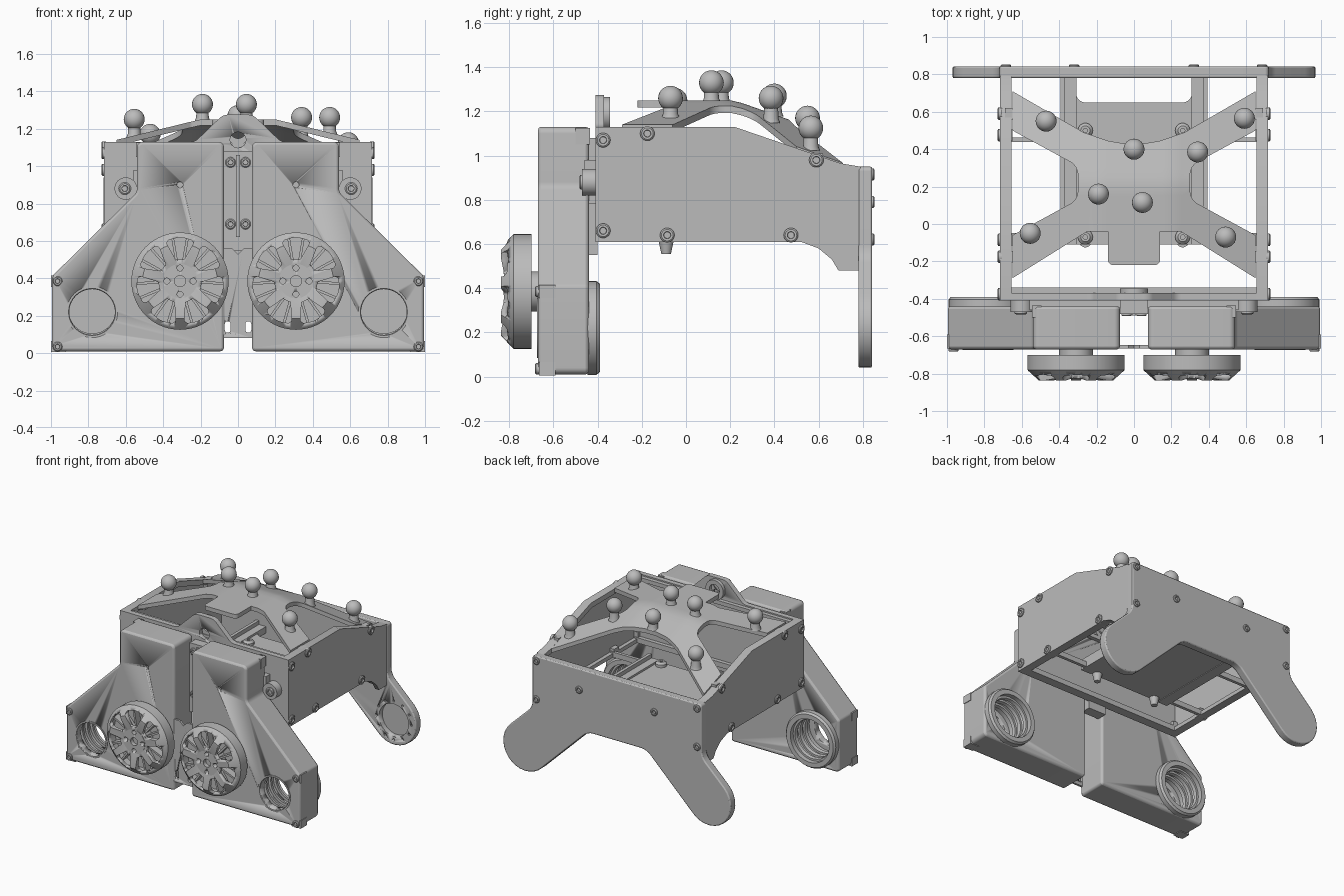
import bpy, bmesh
from math import sin, cos, pi, tan, radians
from mathutils import Vector, Matrix

if "Cube" in bpy.data.objects:
    bpy.data.objects.remove(bpy.data.objects["Cube"])

grey = bpy.data.materials.new("plain grey")
grey.use_nodes = True
grey.diffuse_color = (0.5, 0.5, 0.5, 1)
grey.node_tree.nodes["Principled BSDF"].inputs["Base Color"].default_value = (0.5, 0.5, 0.5, 1)


def finish(name, bm, smooth=True):
    bmesh.ops.recalc_face_normals(bm, faces=bm.faces)
    mesh = bpy.data.meshes.new(name)
    bm.to_mesh(mesh)
    bm.free()
    obj = bpy.data.objects.new(name, mesh)
    bpy.context.collection.objects.link(obj)
    mesh.materials.append(grey)
    if smooth:
        bpy.ops.object.select_all(action='DESELECT')
        obj.select_set(True)
        bpy.context.view_layer.objects.active = obj
        bpy.ops.object.shade_smooth_by_angle(angle=radians(30))
    return obj


def fillet(points, n=6):
    """Round every corner given as (u, v, radius)."""
    out = []
    for i, p in enumerate(points):
        c = Vector(p[:2])
        if len(p) < 3:
            out.append(c)
            continue
        a = (Vector(points[i - 1][:2]) - c).normalized()
        b = (Vector(points[(i + 1) % len(points)][:2]) - c).normalized()
        d = p[2] / tan(a.angle(b) / 2)
        p0, p1 = c + a * d, c + b * d
        mid = c + (a + b).normalized() * (p[2] / sin(a.angle(b) / 2))
        for k in range(n + 1):
            v = (p0 - mid).lerp(p1 - mid, k / n)
            out.append(mid + v.normalized() * p[2])
    return out


def prism_bm(points, axis, lo, hi):
    place = {'x': lambda u, v, w: (w, u, v), 'y': lambda u, v, w: (u, w, v),
             'z': lambda u, v, w: (u, v, w)}[axis]
    bm = bmesh.new()
    pts = fillet(points)
    ends = [[bm.verts.new(place(p[0], p[1], w)) for p in pts] for w in (lo, hi)]
    for ring in ends:
        bm.faces.new(ring)
    for i in range(len(pts)):
        bm.faces.new((ends[0][i - 1], ends[0][i], ends[1][i], ends[1][i - 1]))
    return bm


def prism(name, points, axis, lo, hi, bevel=0):
    obj = finish(name, prism_bm(points, axis, lo, hi))
    if bevel:
        mod = obj.modifiers.new("soft edges", 'BEVEL')
        mod.width, mod.segments, mod.angle_limit = bevel, 2, radians(50)
    return obj


def box(name, x, y, z):
    return prism(name, [(x[0], y[0]), (x[1], y[0]), (x[1], y[1]), (x[0], y[1])], 'z', *z)


def lathe(name, profile, at, facing, n=40, closed=False):
    """Spin (radius, height) points about the facing direction."""
    bm = bmesh.new()
    rings = [[bm.verts.new((r * cos(2 * pi * k / n), r * sin(2 * pi * k / n), h))
              for k in range(n)] for r, h in profile]
    for i in range(0 if closed else 1, len(rings)):
        for k in range(n):
            j = (k + 1) % n
            bm.faces.new((rings[i - 1][k], rings[i - 1][j], rings[i][j], rings[i][k]))
    if not closed:
        bm.faces.new(rings[0])
        bm.faces.new(rings[-1])
    turn = Vector(facing).to_track_quat('Z', 'Y').to_matrix().to_4x4()
    bm.transform(Matrix.Translation(at) @ turn)
    return finish(name, bm)


def drum(name, r, at, facing, length, n=40):
    return lathe(name, [(r, 0), (r, length)], at, facing, n)


def cut(obj, cutters):
    for c in cutters:
        obj.modifiers.new("cut", 'BOOLEAN').object = c
    dg = bpy.context.evaluated_depsgraph_get()
    mesh = bpy.data.meshes.new_from_object(obj.evaluated_get(dg))
    obj.modifiers.clear()
    obj.data = mesh
    for c in cutters:
        bpy.data.objects.remove(c)


def bolt(at, facing, r=0.033):
    lathe("bolt", [(r, -0.01), (r, 0.008), (r * .8, 0.013), (r * .5, 0.013), (r * .45, 0.003)],
          at, facing, 18)


FRONT, BACK = (0, -1, 0), (0, 1, 0)

for s in (1, -1):
    # Gearbox housing with a stepped round opening
    shape = [(0.075, 0.01, .02), (0.995, 0.01, .03), (0.995, 0.41, .03), (0.54, 0.86, .05),
             (0.54, 1.13, .03), (0.075, 1.13, .03)]
    house = prism("gearbox_housing", [(s * p[0], *p[1:]) for p in shape], 'y', -0.67, -0.44, 0.014)
    hole = (s * 0.78, 0, 0.22)

    def on_axis(y):
        return (hole[0], y, hole[2])
    cut(house, [drum("cutter", 0.122, on_axis(-0.8), BACK, 0.6),
                drum("cutter", 0.165, on_axis(-0.62), BACK, 0.5),
                drum("cutter", 0.016, (s * 0.31, -0.8, 0.9), BACK, 0.15, 16)])
    lathe("opening_rim", [(0.122, 0), (0.137, 0), (0.137, 0.006), (0.126, 0.006)],
          on_axis(-0.668), FRONT, closed=True)
    lathe("rear_boss", [(0.165, 0), (0.212, 0), (0.212, 0.04), (0.2, 0.055), (0.165, 0.055)],
          on_axis(-0.445), BACK, closed=True)
    for y in (-0.57, -0.51, -0.45):
        lathe("opening_step", [(0.145, 0), (0.167, 0), (0.167, 0.025), (0.15, 0.025)],
              on_axis(y), BACK, closed=True)
    for z in (0.385, 0.035):
        bolt((s * 0.965, -0.67, z), FRONT, 0.026)
        box("corner_clip", (s * 0.96 - .04, s * 0.96 + .04), (-0.665, -0.59), (z - .03, z + .03))
    box("housing_seam", (s * .52 - .025, s * .52 + .025), (-.5, -.435), (1.05, 1.125))

    # Wheel: dished shell with seven windows
    wx, wz = s * 0.31, 0.385
    shell = lathe("wheel_shell", [(0.0, 0.12), (0.09, 0.12), (0.18, 0.137), (0.2, 0.137),
                                  (0.252, 0.088), (0.26, 0.08), (0.26, 0), (0.238, 0),
                                  (0.238, 0.07), (0.18, 0.105), (0.0, 0.1)][1:-1] + [(0.09, 0.1)],
                  (wx, -0.70, wz), FRONT, 56, closed=True)
    hub = lathe("wheel_hub", [(0.092, 0), (0.092, 0.122), (0.03, 0.122), (0.03, 0.09)],
                (wx, -0.70, wz), FRONT)
    windows = []
    for k in range(7):
        a = pi / 2 + 2 * pi * k / 7
        ca, sa = cos(a), sin(a)
        local = [(0.115, -0.022, .015), (0.215, -0.08, .02), (0.236, 0, .1),
                 (0.215, 0.08, .02), (0.115, 0.022, .015)]
        windows.append(prism("cutter", [(wx + u * ca - v * sa, wz + u * sa + v * ca, r)
                                        for u, v, r in local], 'y', -0.9, -0.725))
        # Thin fins behind each window
        for t in (-0.17, 0.17):
            e, f = Vector((cos(a + t), sin(a + t))), Vector((-sin(a + t), cos(a + t))) * 0.007
            c = Vector((wx, wz))
            prism("wheel_fin", [c + e * .09 - f, c + e * .238 - f, c + e * .238 + f, c + e * .09 + f],
                  'y', -0.775, -0.70)
    cut(shell, windows)
    cut(hub, [drum("cutter", 0.016, (wx + 0.07 * cos(k * pi / 2), -0.9, wz + 0.07 * sin(k * pi / 2)),
                   BACK, 0.13, 14) for k in range(4)])
    drum("wheel_back", 0.24, (wx, -0.70, wz), FRONT, 0.02)
    drum("axle", 0.09, (wx, -0.66, wz), FRONT, 0.06)

    # Side panel with inner rails
    low = [(0.52, .61), (0.6, .58), (0.66, .53), (0.69, .48), (0.79, .48)]
    top = [(0.79, .95), (0.70, .965), (0.22, 1.13), (-0.41, 1.13)]
    prism("side_panel", [(-0.41, .61)] + low + top, 'x', s * 0.685, s * 0.717)
    prism("top_rail", top + [(-0.41, 1.09), (0.21, 1.09), (0.69, .93), (.79, .91)],
          'x', s * 0.655, s * 0.69)
    prism("bottom_rail", [(-0.41, .61)] + low[:3] + [(0.69, .53), (0.6, .64), (-0.41, .64)],
          'x', s * 0.655, s * 0.69)
    for y, z in ((-.375, 1.07), (-.175, 1.1), (.59, .98), (.475, .64), (-.085, .64), (-.375, .66)):
        bolt((s * 0.717, y, z), (s, 0, 0))
        box("bolt_block", (s * .67 - .02, s * .67 + .02), (y - .03, y + .03), (z - .03, z + .03))

    # Mounting ears and bolts between housings and frame
    drum("mount_ear", 0.06, (s * 0.6, -0.40, 0.88), FRONT, 0.07)
    bolt((s * 0.605, -0.47, 0.88), FRONT)
    for z in (1.02, 0.69):
        bolt((s * 0.04, -0.48, z), FRONT, 0.028)
    for x, z in ((.685, .915), (.685, .62), (.32, .79)):
        bolt((s * x, 0.84, z), BACK, 0.028)

    # Floor rails, cross bars and fasteners
    box("floor_rail", (s * .35 - .042, s * .35 + .042), (-.11, .79), (.61, .66))
    box("floor_ridge", (s * .38 - .012, s * .38 + .012), (-.11, .79), (.66, .69))
    for y in (-0.06, 0.45):
        box("cross_bar", (s * .53 - .15, s * .53 + .15), (y - .012, y + .012), (.61, .65))
    for y in (-0.07, 0.5):
        lathe("floor_bolt", [(.04, 0), (.04, .02), (.025, .035), (.012, .035), (.012, .02)],
              (s * .26, y, .645), (0, 0, 1), 18)
    lathe("floor_foot", [(0.035, 0), (0.022, 0.06)], (s * .26, -0.09, .615), (0, 0, -1), 18)

# Plates joining the two housings
joiner = prism("joining_plate", [(-.08, .08), (.08, .08), (.08, .56), (.03, .56), (0, .53),
                                 (-.03, .56), (-.08, .56)], 'y', -0.665, -0.648)
cut(joiner, [prism("cutter", [(x - .016, .11, .015), (x + .016, .11, .015), (x + .016, .17, .015),
                              (x - .016, .17, .015)], 'y', -0.7, -0.6) for x in (-.055, .055)])
box("centre_bracket", (-.075, .075), (-.48, -.40), (.55, 1.08))
box("bracket_rib", (-.012, .012), (-.49, -.47), (.62, 1.06))
box("mount_bar", (-.56, .56), (-.46, -.40), (.78, .98))

# Front panel with a raised lug
front = prism("front_panel", [(-.717, .61), (.717, .61), (.717, 1.13), (.23, 1.13, .06),
                              (.08, 1.275, .07), (-.08, 1.275, .07), (-.23, 1.13, .06),
                              (-.717, 1.13)], 'y', -0.41, -0.37)
cut(front, [drum("cutter", 0.042, (0, -.6, 1.14), BACK, .5)])
lathe("lug_collar", [(.042, 0), (.075, 0), (.075, .03), (.042, .03)], (0, -.375, 1.19), BACK, closed=True)
box("front_bottom_rail", (-.69, .69), (-.38, -.34), (.61, .65))
box("front_top_rail", (-.69, .69), (-.38, -.34), (1.09, 1.12))

# Rear plate with two rounded legs
half = [(.72, .95, .02), (.72, .55, .12)]
half += [(.78 + .19 * cos(radians(d)), .23 + .19 * sin(radians(d))) for d in range(45, -136, -12)]
half += [(.25, .48, .12)]
rear = prism("rear_plate", half + [(-p[0], *p[1:]) for p in reversed(half)], 'y', .78, .842, 0.008)
cutters = []
for s in (1, -1):
    cutters.append(drum("cutter", .125, (s * .78, .7, .23), BACK, .12))
    for k in range(12):
        a = k * pi / 6
        cutters.append(drum("cutter", .009, (s * .78 + .15 * cos(a), .7, .23 + .15 * sin(a)), BACK, .1, 8))
cut(rear, cutters)

# Floor tray
prism("floor_tray", [(-.39, -.11, .03), (.39, -.11, .03), (.39, .785), (.31, .785), (.31, .65, .05),
                     (-.31, .65, .05), (-.31, .785), (-.39, .785)], 'z', .615, .645)

# Draped X-shaped cover
half = [(.14, -.22, .03), (.14, -.04), (.25, -.04, .04), (.65, -.29), (.65, -.06), (.30, .13, .08),
        (.30, .31, .08), (.65, .50), (.65, .71), (.27, .49), (.14, .445), (.05, .43)]
bm = prism_bm(half + [(-p[0], *p[1:]) for p in reversed(half)], 'z', -.032, 0)
for axis in range(2):
    for k in range(-13, 15):
        co, no = [0, 0, 0], [0, 0, 0]
        co[axis], no[axis] = k * 0.05 + 0.003, 1
        bmesh.ops.bisect_plane(bm, geom=bm.verts[:] + bm.edges[:] + bm.faces[:],
                               plane_co=co, plane_no=no)


def cover_height(x, y):
    base = 1.14 - 0.354 * max(0, y - 0.22)
    return base + 0.11 * min(1, max(0, (0.65 - abs(x)) / 0.45))


for v in bm.verts:
    v.co.z += cover_height(v.co.x, v.co.y)
finish("cross_cover", bm)

# Marker balls on stems
for x, y, z in ((-.47, .55, 1.17), (0, .4, 1.27), (.34, .385, 1.26), (.59, .565, 1.125),
                (-.19, .16, 1.33), (.045, .115, 1.33), (-.555, -.05, 1.25), (.49, -.07, 1.26)):
    foot = cover_height(x, y) - 0.01
    lathe("marker_stem", [(.042, 0), (.034, .02), (.03, z - foot)], (x, y, foot), (0, 0, 1), 20)
    bm = bmesh.new()
    bmesh.ops.create_uvsphere(bm, u_segments=24, v_segments=14, radius=.056,
                              matrix=Matrix.Translation((x, y, z)))
    finish("marker_ball", bm)
